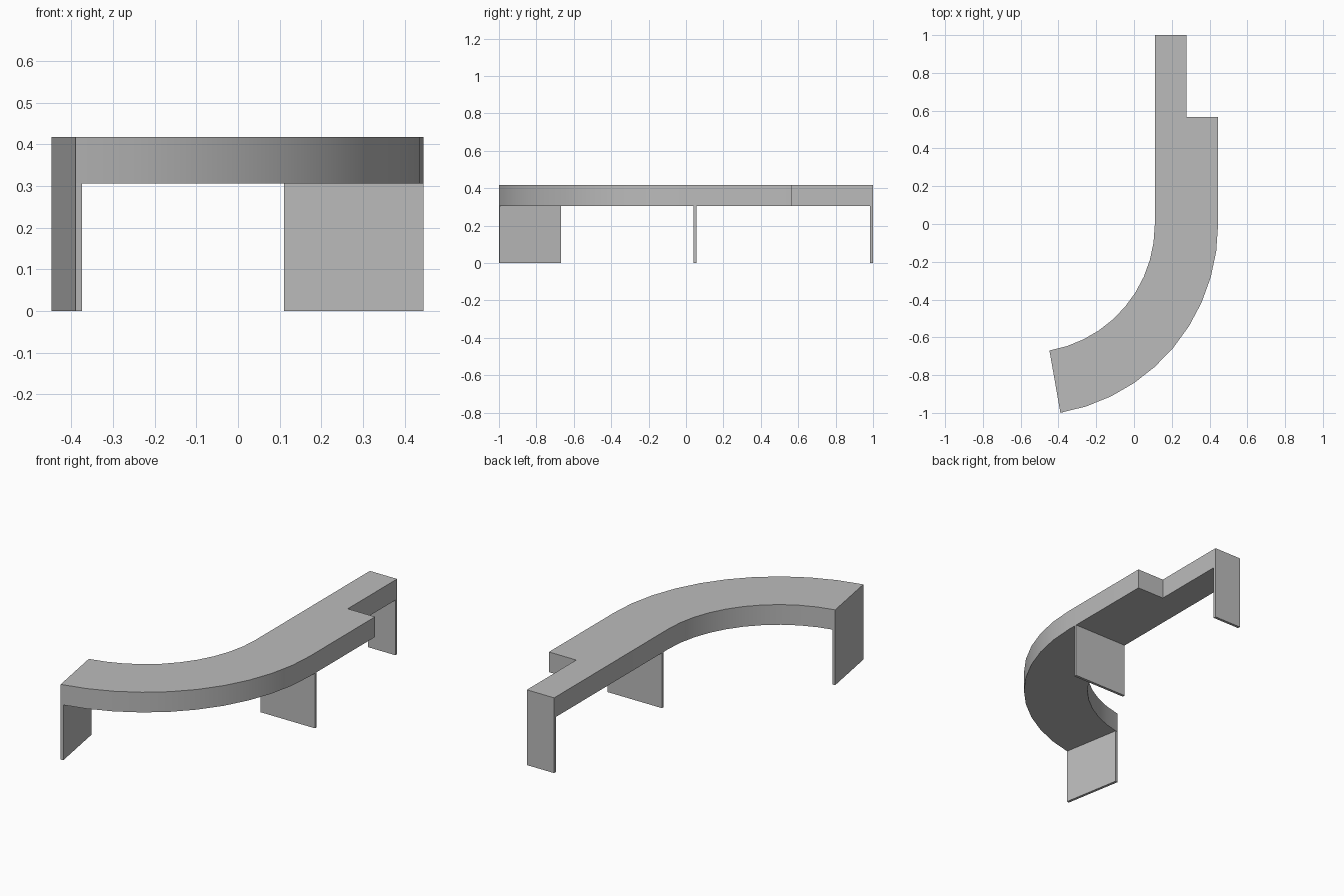
import bpy, bmesh, math
from mathutils import Vector

cube = bpy.data.objects.get("Cube")
if cube:
    bpy.data.objects.remove(cube, do_unlink=True)

GREY = (0.5, 0.5, 0.5, 1.0)
mat = bpy.data.materials.new("plain grey")
mat.use_nodes = True
mat.diffuse_color = GREY
mat.node_tree.nodes["Principled BSDF"].inputs["Base Color"].default_value = GREY

TOP, UNDER = 0.418, 0.306
OUTER, INNER = 1.01, 0.675
CENTRE = Vector((-0.565, -0.005))
SWEEP, STEPS = math.radians(80), 10
THICK = 0.015
X_IN, X_OUT = CENTRE.x + INNER, CENTRE.x + OUTER
X_MID = (X_IN + X_OUT) / 2
Y_STEP, Y_BACK = 0.567, 1.0


def on_arc(radius, angle):
    return CENTRE + radius * Vector((math.cos(angle), -math.sin(angle)))


def prism(name, outline, z0, z1):
    """Extrude a counter-clockwise plan outline between two heights."""
    bm = bmesh.new()
    face = bm.faces.new([bm.verts.new((p[0], p[1], z0)) for p in outline])
    grown = bmesh.ops.extrude_face_region(bm, geom=[face], use_keep_orig=True)
    top = [v for v in grown["geom"] if isinstance(v, bmesh.types.BMVert)]
    bmesh.ops.translate(bm, verts=top, vec=(0, 0, z1 - z0))
    bmesh.ops.recalc_face_normals(bm, faces=bm.faces)
    mesh = bpy.data.meshes.new(name)
    bm.to_mesh(mesh)
    bm.free()
    mesh.materials.append(mat)
    obj = bpy.data.objects.new(name, mesh)
    bpy.context.collection.objects.link(obj)
    return obj


def slab(name, x0, x1, y0):
    return prism(name, [(x0, y0), (x1, y0), (x1, y0 + THICK), (x0, y0 + THICK)], 0, UNDER)


# Curved counter with a narrow straight tail
angles = [SWEEP * i / STEPS for i in range(STEPS + 1)]
outline = [on_arc(OUTER, a) for a in reversed(angles)]
outline += [(X_OUT, Y_STEP), (X_MID, Y_STEP), (X_MID, Y_BACK), (X_IN, Y_BACK)]
outline += [on_arc(INNER, a) for a in angles]
counter = prism("counter_top", outline, UNDER, TOP)
bpy.context.view_layer.objects.active = counter
counter.select_set(True)
bpy.ops.object.shade_smooth_by_angle(angle=math.radians(30))

# Panel legs: middle, back, and the one square to the curved end
slab("middle_leg", X_IN, X_OUT, 0.04)
slab("back_leg", X_IN, X_MID, Y_BACK - THICK)
inward = THICK * Vector((math.sin(SWEEP), math.cos(SWEEP)))
end_out, end_in = on_arc(OUTER, SWEEP), on_arc(INNER, SWEEP)
prism("front_leg", [end_out, end_out + inward, end_in + inward, end_in], 0, UNDER)
